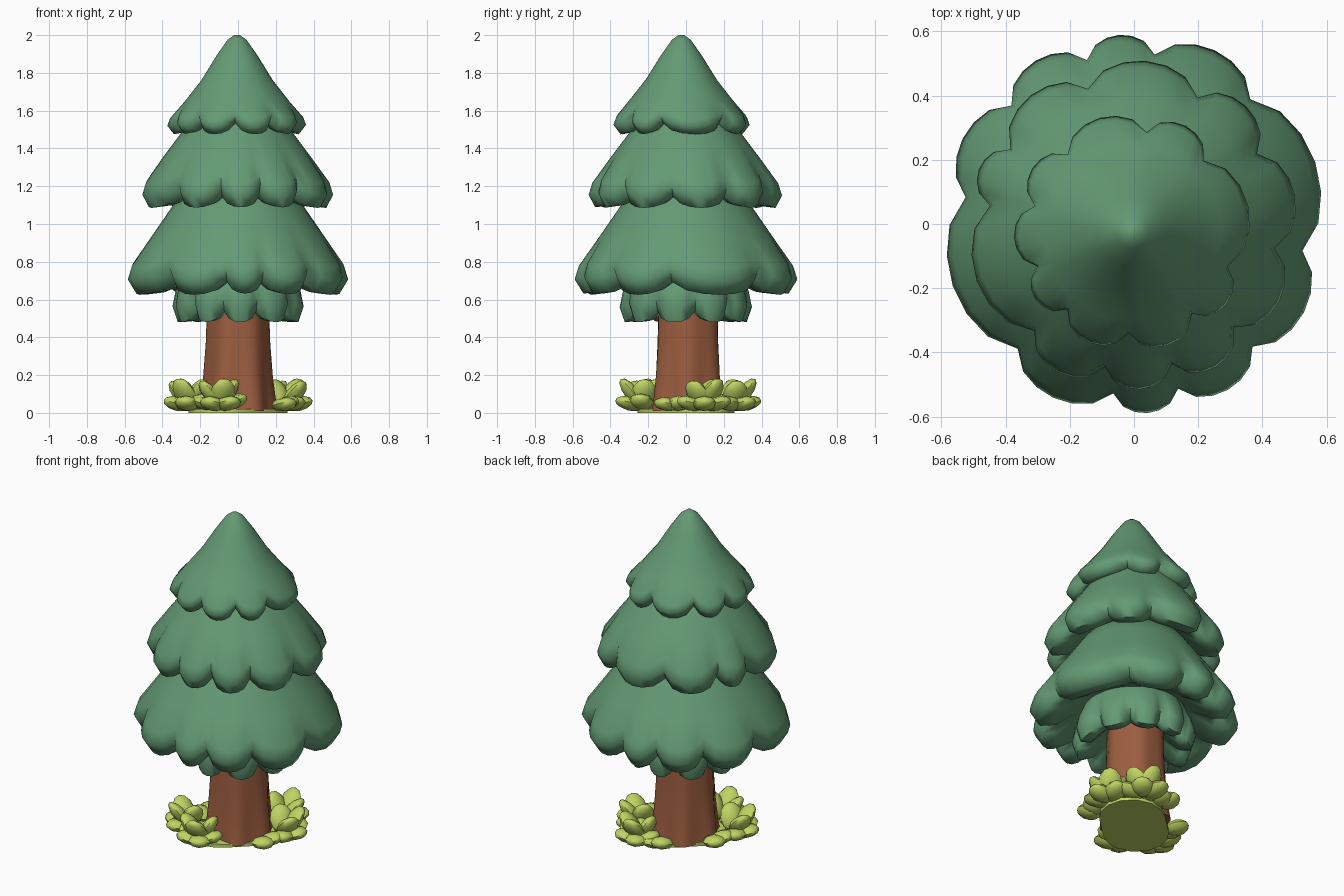
import bpy, bmesh, math
from mathutils import Matrix, Vector

if "Cube" in bpy.data.objects:
    bpy.data.objects.remove(bpy.data.objects["Cube"])


def material(name, rgb):
    m = bpy.data.materials.new(name)
    m.diffuse_color = (*rgb, 1)
    m.use_nodes = True
    m.node_tree.nodes["Principled BSDF"].inputs["Base Color"].default_value = m.diffuse_color
    return m


GREEN = material("pine green", (0.127, 0.327, 0.176))
BROWN = material("bark brown", (0.33, 0.11, 0.05))
LIME = material("leaf lime", (0.52, 0.66, 0.125))


def finish(name, bm, mat, angle):
    bmesh.ops.recalc_face_normals(bm, faces=bm.faces)
    me = bpy.data.meshes.new(name)
    bm.to_mesh(me)
    bm.free()
    ob = bpy.data.objects.new(name, me)
    bpy.context.collection.objects.link(ob)
    me.materials.append(mat)
    bpy.ops.object.select_all(action='DESELECT')
    ob.select_set(True)
    bpy.context.view_layer.objects.active = ob
    bpy.ops.object.shade_smooth_by_angle(angle=math.radians(angle))
    return ob


def loft(rings):
    """Skin closed rings of points and cap both ends."""
    bm = bmesh.new()
    rows = [[bm.verts.new(p) for p in ring] for ring in rings]
    n = len(rows[0])
    for a, b in zip(rows, rows[1:]):
        for i in range(n):
            j = (i + 1) % n
            bm.faces.new((a[i], a[j], b[j], b[i]))
    bm.faces.new(rows[0])
    bm.faces.new(rows[-1])
    return bm


# Foliage skirts: rows are (radius, height, lobe strength); notches are degrees
def skirt(name, rows, notches, depth, lift, centre=(0, 0), seg=6):
    samples = []
    notches = sorted(notches)
    for k, a in enumerate(notches):
        b = notches[(k + 1) % len(notches)]
        span = (b - a) % 360
        size = 0.75 + 0.25 * min(1, span / 36)     # narrow lobes are smaller
        for s in range(seg):
            u = s / seg
            samples.append((math.radians(a + span * u),
                            size * math.sin(math.pi * u) ** 0.6))
    rings = []
    for r, z, t in rows:
        ring = []
        for ang, s in samples:
            rr = r * (1 - depth * (1 - s) * t)
            ring.append((centre[0] + rr * math.cos(ang),
                         centre[1] + rr * math.sin(ang),
                         z + lift * (1 - s) * t))
        rings.append(ring)
    finish(name, loft(rings), GREEN, 65)


skirt("top_foliage",
      [(0.015, 2.0, 0), (0.05, 1.975, 0), (0.11, 1.89, 0), (0.19, 1.76, 0.15),
       (0.28, 1.645, 0.5), (0.355, 1.56, 0.9), (0.37, 1.52, 1), (0.335, 1.475, 1),
       (0.28, 1.485, 0.8), (0.19, 1.56, 0)],
      [82, 45, -20, -54, -92, -130, -160, 165, 130], 0.15, 0.06, (-0.005, -0.025))
skirt("middle_foliage",
      [(0.16, 1.66, 0), (0.29, 1.49, 0.15), (0.40, 1.345, 0.5), (0.495, 1.215, 0.9),
       (0.515, 1.15, 1), (0.48, 1.085, 1), (0.40, 1.095, 0.8), (0.27, 1.2, 0)],
      [63, 30, -9, -45, -74, -101, -133, 172, 148, 108], 0.13, 0.06, (-0.005, -0.005))
skirt("lower_foliage",
      [(0.24, 1.25, 0), (0.36, 1.075, 0.15), (0.475, 0.91, 0.5), (0.575, 0.77, 0.9),
       (0.597, 0.70, 1), (0.55, 0.625, 1), (0.46, 0.635, 0.8), (0.31, 0.74, 0)],
      [-9, -46, -75, -97, -133, 171, 136, 106, 83, 47], 0.11, 0.07)
skirt("bottom_foliage",
      [(0.22, 0.86, 0), (0.29, 0.74, 0.2), (0.335, 0.64, 0.7), (0.352, 0.56, 1),
       (0.325, 0.48, 1), (0.265, 0.485, 0.8), (0.17, 0.58, 0)],
      [10, 46, 80, 113, 150, 187, 222, 255, 290, 328], 0.13, 0.06)

# Trunk: flared toward the ground, with root ridges fading upward
rings = []
for r, z, ridge in [(0.195, 0.01, 0.08), (0.186, 0.08, 0.07), (0.175, 0.20, 0.05),
                    (0.165, 0.38, 0.03), (0.158, 0.70, 0.02)]:
    rings.append([(r * (1 + ridge * math.cos(6 * a)) * math.cos(a),
                   0.01 + r * (1 + ridge * math.cos(6 * a)) * math.sin(a), z)
                  for a in (2 * math.pi * i / 36 for i in range(36))])
finish("trunk", loft(rings), BROWN, 45)


# Ground leaves: broad plump petals gathered in clumps, flat on the ground
def leaf(bm, base, yaw, pitch, length, width):
    ret = bmesh.ops.create_uvsphere(bm, u_segments=8, v_segments=6, radius=1,
                                    matrix=Matrix.Rotation(math.pi / 2, 4, 'Y'))
    rot = Matrix.Rotation(math.radians(yaw), 4, 'Z') @ \
        Matrix.Rotation(-math.radians(pitch), 4, 'Y')
    for v in ret["verts"]:
        p = Vector(((v.co.x + 1) * length / 2, v.co.y * width / 2,
                    v.co.z * width * 0.28))
        v.co = rot @ p + Vector(base)
        v.co.z = max(v.co.z, 0.01)


def clump(name, x, y, leaves):
    bm = bmesh.new()
    out = math.degrees(math.atan2(y, x))
    for turn, pitch, length in leaves:
        leaf(bm, (x, y, 0.03), out + turn, pitch, length, 0.135)
    finish(name, bm, LIME, 45)


FAN = [(-80, 14, 0.16), (-15, 14, 0.15), (50, 14, 0.16), (105, 22, 0.15),
       (-50, 50, 0.18), (30, 52, 0.19), (120, 60, 0.17)]
clump("front_leaf_clump", -0.09, -0.23, FAN)
clump("left_leaf_clump", -0.25, -0.12, FAN)
clump("right_leaf_clump", 0.25, 0.09, FAN)
clump("back_leaf_clump", 0.14, 0.25, FAN)
# Single low leaves at the ends of the clumps
LOW = [(-35, 12, 0.14), (25, 18, 0.13)]
clump("right_low_leaves", 0.20, -0.05, LOW)
clump("left_low_leaves", -0.20, 0.03, LOW)
clump("back_low_leaves", 0.0, 0.22, LOW)

# Thin leafy mat beneath the trunk, joining the clumps
mat_ring = [(0.24 + 0.055 * math.cos(2 * (a - math.radians(43))), a)
            for a in (2 * math.pi * i / 20 for i in range(20))]
finish("leaf_mat", loft([[(r * math.cos(a), r * math.sin(a), z) for r, a in mat_ring]
                         for z in (0, 0.02)]), LIME, 45)
